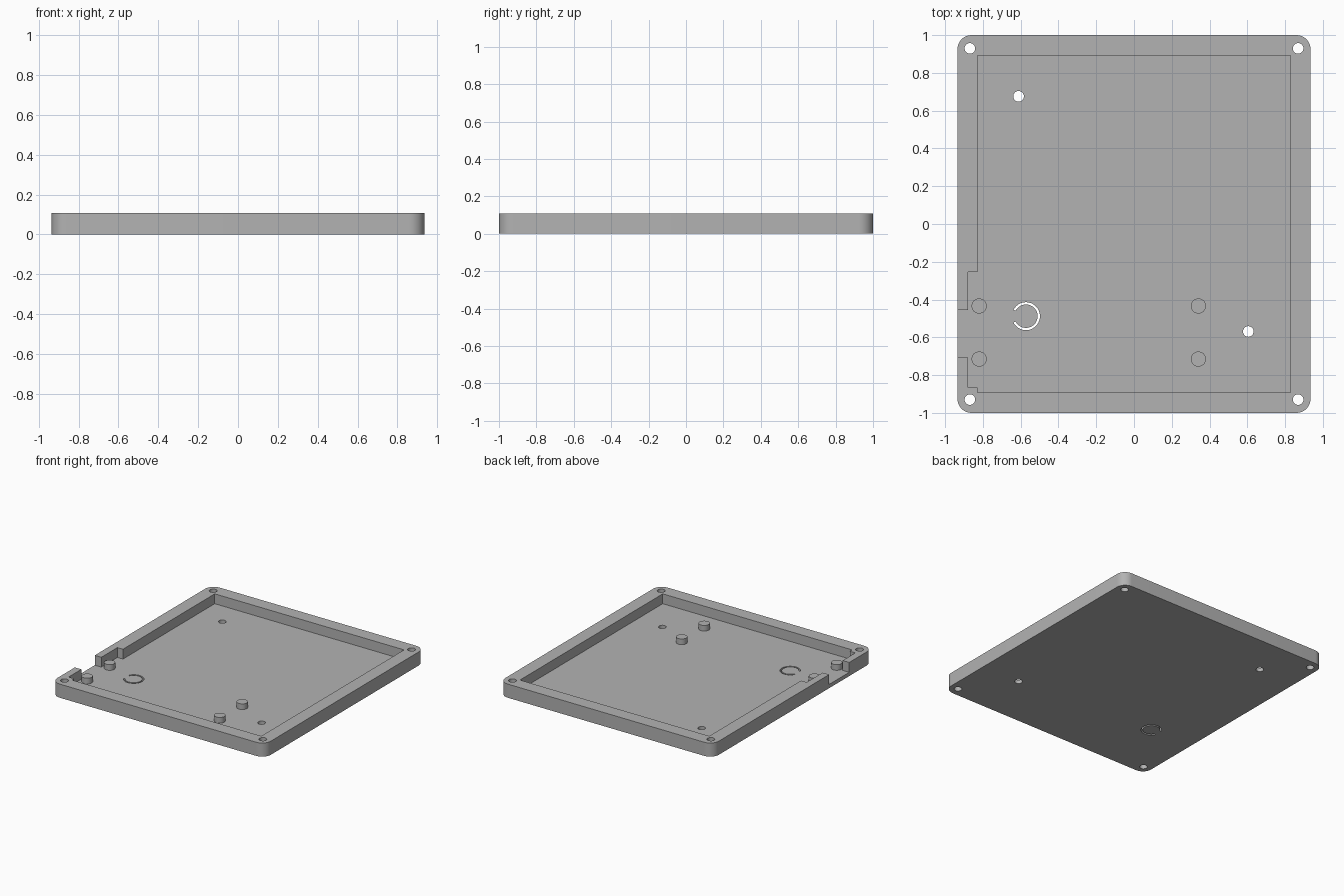
import bpy, bmesh
from math import cos, sin, radians

cube = bpy.data.objects.get("Cube")
if cube:
    bpy.data.objects.remove(cube, do_unlink=True)

HEIGHT, FLOOR, POST_TOP = 0.108, 0.03, 0.075
HALF_X, HALF_Y, CORNER = 0.935, 1.0, 0.075

grey = bpy.data.materials.new("plain grey")
grey.use_nodes = True
colour = (0.45, 0.45, 0.45, 1)
grey.diffuse_color = colour
grey.node_tree.nodes["Principled BSDF"].inputs["Base Color"].default_value = colour


def arc(cx, cy, r, start, end, steps):
    angles = [radians(start + (end - start) * i / steps) for i in range(steps + 1)]
    return [(cx + r * cos(a), cy + r * sin(a)) for a in angles]


def circle(cx, cy, r, steps=32):
    return arc(cx, cy, r, 0, 360, steps)[:-1]


def prism(name, outlines, z0, z1):
    """Extrude closed flat outlines from z0 up to z1 as one object."""
    bm = bmesh.new()
    for outline in outlines:
        face = bm.faces.new([bm.verts.new((x, y, z0)) for x, y in outline])
        top = bmesh.ops.extrude_face_region(bm, geom=[face], use_keep_orig=True)
        for v in top["geom"]:
            if isinstance(v, bmesh.types.BMVert):
                v.co.z = z1
    bmesh.ops.recalc_face_normals(bm, faces=bm.faces)
    mesh = bpy.data.meshes.new(name)
    bm.to_mesh(mesh)
    bm.free()
    mesh.materials.append(grey)
    obj = bpy.data.objects.new(name, mesh)
    bpy.context.collection.objects.link(obj)
    return obj


def activate(obj):
    bpy.ops.object.select_all(action="DESELECT")
    obj.select_set(True)
    bpy.context.view_layer.objects.active = obj


def cut(obj, cutter):
    mod = obj.modifiers.new("cut", "BOOLEAN")
    mod.operation, mod.solver, mod.object = "DIFFERENCE", "EXACT", cutter
    activate(obj)
    bpy.ops.object.modifier_apply(modifier=mod.name)
    bpy.data.objects.remove(cutter, do_unlink=True)


def smooth(obj):
    activate(obj)
    bpy.ops.object.shade_smooth_by_angle(angle=radians(30))


# Tray block with rounded corners
block = []
for i, (sx, sy) in enumerate([(1, 1), (-1, 1), (-1, -1), (1, -1)]):
    block += arc(sx * (HALF_X - CORNER), sy * (HALF_Y - CORNER), CORNER,
                 90 * i, 90 * i + 90, 10)
tray = prism("tray", [block], 0, HEIGHT)

# Pocket, with a thinned left wall and a connector opening through it
IN_X, IN_Y, NOTCH_X = 0.829, 0.893, -0.878
pocket = [(IN_X, -IN_Y), (IN_X, IN_Y), (-IN_X, IN_Y),
          (-IN_X, -0.255), (NOTCH_X, -0.255), (NOTCH_X, -0.456),
          (-1.1, -0.456), (-1.1, -0.706), (NOTCH_X, -0.706),
          (NOTCH_X, -0.865), (-IN_X, -0.865), (-IN_X, -IN_Y)]
cut(tray, prism("pocket_cutter", [pocket], FLOOR, 0.3))

# Through cuts: corner screw holes, two floor holes, C-shaped button slot
spots = [(sx * 0.869, sy * 0.93) for sx in (-1, 1) for sy in (-1, 1)]
spots += [(-0.611, 0.676), (0.605, -0.569)]
holes = [circle(x, y, 0.028) for x, y in spots]
slot = (arc(-0.572, -0.488, 0.074, -153, 153, 36)
        + arc(-0.572, -0.488, 0.062, 153, -153, 36))
cut(tray, prism("hole_cutter", holes + [slot], -0.1, 0.3))
smooth(tray)

# Support posts standing on the floor
for side, x in (("right", -0.82), ("left", 0.341)):
    for end, y in (("front", -0.715), ("back", -0.434)):
        smooth(prism(f"{side}_{end}_post", [circle(x, y, 0.04)], FLOOR - 0.01, POST_TOP))
